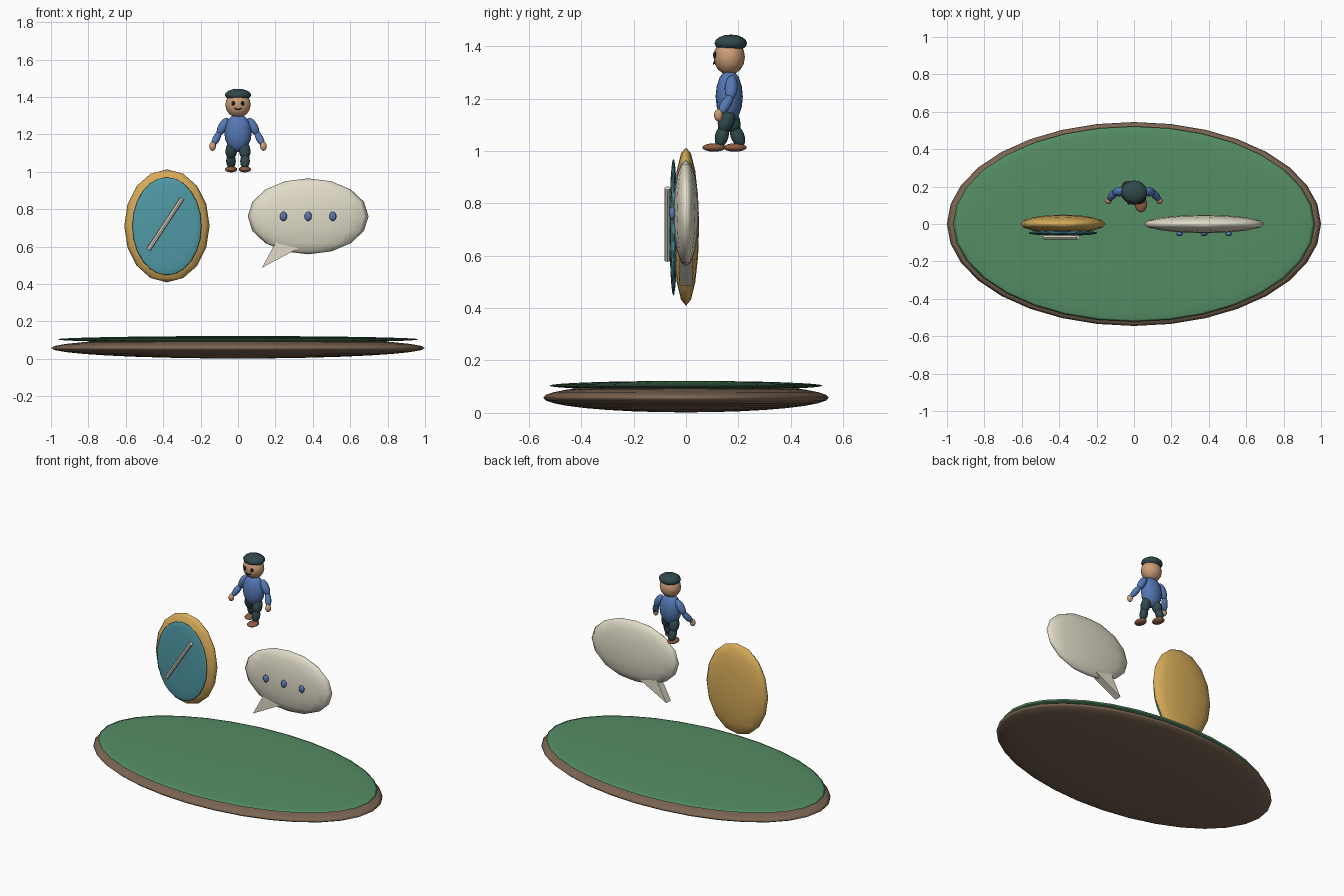
import bpy, bmesh, math
from mathutils import Vector, Matrix

if "Cube" in bpy.data.objects:
    bpy.data.objects.remove(bpy.data.objects["Cube"])


def material(name, rgb):
    m = bpy.data.materials.new(name)
    m.diffuse_color = (*rgb, 1)
    m.use_nodes = True
    m.node_tree.nodes["Principled BSDF"].inputs["Base Color"].default_value = m.diffuse_color
    return m


BROWN = material("earth", (0.20, 0.13, 0.085))
GREEN = material("grass", (0.09, 0.27, 0.13))
GOLD = material("gold", (0.68, 0.41, 0.10))
TEAL = material("teal", (0.08, 0.32, 0.38))
CREAM = material("cream", (0.75, 0.71, 0.58))
BLUE = material("blue", (0.09, 0.19, 0.46))
SKIN = material("skin", (0.60, 0.34, 0.19))
DARK = material("dark_cloth", (0.03, 0.065, 0.07))
BLACK = material("black", (0.012, 0.012, 0.015))
SHOE = material("leather", (0.27, 0.11, 0.05))


def finish(name, bm, mat, smooth=True):
    bmesh.ops.recalc_face_normals(bm, faces=bm.faces)
    for f in bm.faces:
        f.smooth = smooth
    me = bpy.data.meshes.new(name)
    bm.to_mesh(me)
    bm.free()
    me.materials.append(mat)
    ob = bpy.data.objects.new(name, me)
    bpy.context.collection.objects.link(ob)
    return ob


def ellipsoid(name, centre, radii, mat, seg=16, rings=8, rot=None):
    bm = bmesh.new()
    bmesh.ops.create_uvsphere(bm, u_segments=seg, v_segments=rings, radius=1)
    m = Matrix.Translation(centre) @ (rot or Matrix()) @ Matrix.Diagonal((*radii, 1))
    bm.transform(m)
    return finish(name, bm, mat)


def aim(a, b):
    return (b - a).to_track_quat('Z', 'Y').to_matrix().to_4x4()


def rod(name, a, b, r1, r2, mat, seg=12, smooth=True):
    a, b = Vector(a), Vector(b)
    bm = bmesh.new()
    bmesh.ops.create_cone(bm, cap_ends=True, segments=seg, radius1=r1, radius2=r2,
                          depth=(b - a).length)
    bm.transform(Matrix.Translation((a + b) / 2) @ aim(a, b))
    return finish(name, bm, mat, smooth)


def limb(name, a, b, r, mat):
    # rounded segment running slightly past both joints
    a, b = Vector(a), Vector(b)
    return ellipsoid(name, (a + b) / 2, (r, r, (b - a).length / 2 + r * 0.6), mat,
                     12, 8, aim(a, b))


# ground disc
ellipsoid("ground_base", (0, 0, 0.058), (1.0, 0.545, 0.056), BROWN, 32, 16)
ellipsoid("grass_top", (0, 0, 0.104), (0.967, 0.522, 0.018), GREEN, 32, 16)

# round dial with a slanted needle
ellipsoid("dial_rim", (-0.38, 0, 0.711), (0.228, 0.05, 0.302), GOLD)
ellipsoid("dial_face", (-0.38, -0.048, 0.709), (0.185, 0.015, 0.262), TEAL, 24, 12)
rod("dial_needle", (-0.479, -0.071, 0.583), (-0.298, -0.071, 0.858), 0.012, 0.012,
    CREAM, 8, False)

# speech bubble
ellipsoid("bubble", (0.375, 0, 0.762), (0.323, 0.049, 0.203), CREAM)
bm = bmesh.new()
tail = [bm.verts.new((x, -0.024, z)) for x, z in ((0.128, 0.487), (0.205, 0.63), (0.325, 0.592))]
out = bmesh.ops.extrude_face_region(bm, geom=[bm.faces.new(tail)])
bmesh.ops.translate(bm, vec=(0, 0.048, 0),
                    verts=[v for v in out["geom"] if isinstance(v, bmesh.types.BMVert)])
if len(bm.faces) == 4:
    bm.faces.new(tail)
finish("bubble_tail", bm, CREAM, False)
for i in (-1, 0, 1):
    ellipsoid("bubble_dot", (0.375 + 0.132 * i, -0.052, 0.762), (0.019, 0.013, 0.025), BLUE, 12, 8)

# walking figure: torso, head and cap
Y = 0.165
ellipsoid("torso", (0, Y, 1.208), (0.073, 0.052, 0.103), BLUE)
ellipsoid("head", (0, Y, 1.358), (0.068, 0.06, 0.068), SKIN)
ellipsoid("cap", (0, Y + 0.006, 1.411), (0.07, 0.062, 0.033), DARK)

# face
for s in (-1, 1):
    ellipsoid("eye", (s * 0.025, 0.111, 1.366), (0.01, 0.008, 0.012), BLACK, 10, 6)
smile = [Vector((0.02 * math.sin(t), 0.105 + 0.004 * abs(math.sin(t)), 1.35 - 0.018 * math.cos(t)))
         for t in (-1.0, -0.5, 0, 0.5, 1.0)]
for a, b in zip(smile, smile[1:]):
    rod("smile", a, b, 0.003, 0.003, BLACK, 6)

# arms and legs, right foot forward and left foot back
for s, knee_y, ankle_y, shoe_y in ((1, 0.144, 0.13, 0.107), (-1, 0.185, 0.208, 0.187)):
    shoulder, elbow, wrist = (s * 0.062, 0.175, 1.275), (s * 0.1, 0.17, 1.207), (s * 0.131, 0.135, 1.15)
    limb("upper_arm", shoulder, elbow, 0.025, BLUE)
    limb("forearm", elbow, wrist, 0.02, BLUE)
    ellipsoid("hand", (s * 0.136, 0.124, 1.136), (0.018, 0.017, 0.024), SKIN, 12, 8)
    knee = (s * 0.038, knee_y, 1.085)
    limb("thigh", (s * 0.033, Y, 1.145), knee, 0.032, DARK)
    limb("shin", knee, (s * 0.037, ankle_y, 1.03), 0.026, DARK)
    ellipsoid("shoe", (s * 0.037, shoe_y, 1.013), (0.033, 0.045, 0.016), SHOE, 12, 8)
